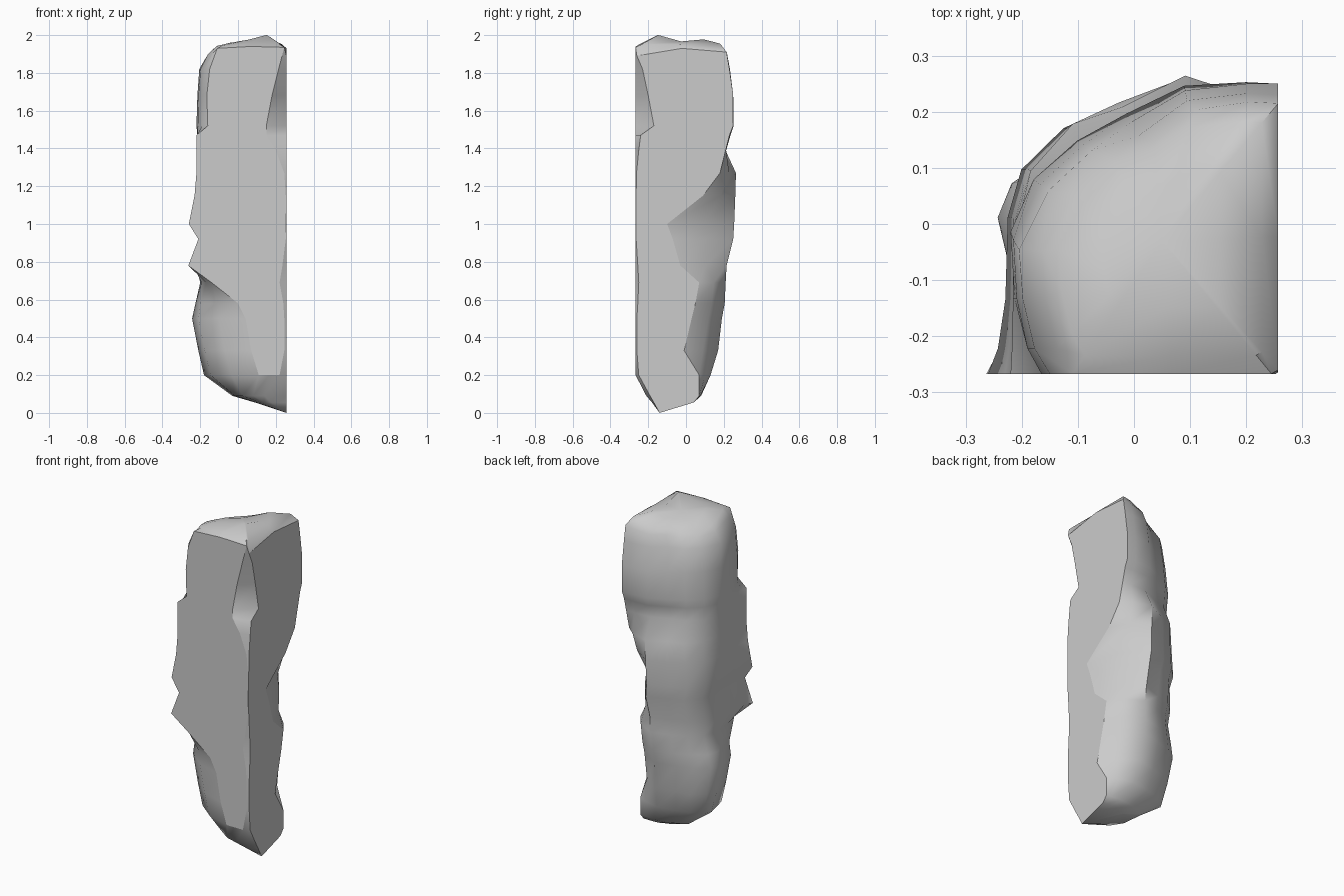
import bpy, bmesh, math

if "Cube" in bpy.data.objects:
    bpy.data.objects.remove(bpy.data.objects["Cube"])

FRONT, RIGHT = -0.267, 0.257   # the two flat cut planes

# z, front face left x, front face right x, right face front y, right face back y, back y, left x
ROWS = [
    (0.055, 0.14, 0.21, -0.17, 0.04, 0.04, 0.09),
    (0.09, 0.08, 0.20, -0.19, 0.07, 0.08, -0.03),
    (0.20, 0.11, 0.22, -0.25, 0.07, 0.13, -0.18),
    (0.33, 0.07, 0.245, -0.26, -0.01, 0.17, -0.21),
    (0.50, 0.04, 0.245, -0.26, 0.03, 0.19, -0.243),
    (0.58, 0.00, 0.24, -0.255, 0.05, 0.205, -0.225),
    (0.69, -0.14, 0.22, -0.25, 0.07, 0.21, -0.20),
    (0.78, -0.263, 0.235, -0.255, -0.03, 0.215, -0.215),
    (0.92, -0.21, 0.253, -0.264, -0.07, 0.25, -0.20),
    (1.00, -0.26, 0.253, -0.264, -0.10, 0.255, -0.225),
    (1.15, -0.23, 0.253, -0.264, 0.09, 0.262, -0.215),
    (1.27, -0.22, 0.245, -0.262, 0.18, 0.268, -0.215),
    (1.39, -0.22, 0.20, -0.25, 0.21, 0.215, -0.21),
    (1.47, -0.22, 0.15, -0.24, 0.23, 0.24, -0.215),
    (1.52, -0.16, 0.15, -0.17, 0.25, 0.255, -0.22),
    (1.68, -0.165, 0.18, -0.20, 0.25, 0.25, -0.215),
    (1.82, -0.15, 0.215, -0.23, 0.23, 0.235, -0.205),
    (1.90, -0.11, 0.245, -0.26, 0.215, 0.22, -0.165),
]


def lerp(a, b, t):
    return a + (b - a) * t


def section(z, xf, xr, yf, yb, yk, xl):
    """Counter-clockwise ring: flat front, chipped corner, flat right, round back-left."""
    fy = FRONT if z > 0.15 else (-0.21 if z > 0.07 else -0.18)
    s, k = (RIGHT - xl) / 0.475, yk / 0.25
    wob = 0.006 * math.sin(z * 13)
    d = 0.055 * max(0, z - 1.1) / 0.8     # back-left shoulder tapers inward

    def bx(x):
        return RIGHT - (RIGHT - x) * s

    return [
        (xf, fy), (lerp(xf, xr, 0.5), fy), (xr, fy),
        (RIGHT, yf), (RIGHT, lerp(yf, yb, 0.5)), (RIGHT, yb),
        (bx(0.20), lerp(yb, yk, 0.55)), (bx(0.09), yk - d * 0.3),
        (bx(-0.03) + d * 0.6, 0.205 * k + wob - d * 0.6),
        (bx(-0.12) + d * 0.7, 0.17 * k - wob - d * 0.7),
        (lerp(xl, RIGHT, 0.05) + d * 0.6, 0.095 * k - d * 0.6),
        (xl, 0.01 + wob - d), (lerp(xl, xf, 0.12), fy * 0.5), (lerp(xl, xf, 0.5), fy * 0.83),
    ]


bm = bmesh.new()
rings = [[bm.verts.new((x, y, r[0])) for x, y in section(*r)] for r in ROWS]

# Wavy upper rim: raised along the flat faces, sinking to the back left
for i, dz in enumerate((0.03, 0.04, 0.035, -0.01, 0.03, 0.01)):
    rings[-1][i].co.z += dz
for v in rings[-1][6:]:
    v.co.z -= 0.3 * max(0, v.co.y - v.co.x - 0.05)


# Uneven shoulder and crown
def crown_z(x, y, base):
    z = base + 0.028 * math.exp(-((x - 0.12) ** 2 + (y + 0.16) ** 2) / 0.015)
    z += 0.026 * math.exp(-((x - 0.19) ** 2 + (y - 0.11) ** 2) / 0.01)
    return z - 0.25 * max(0, y - x + 0.05)


for scale, base in ((0.86, 1.942), (0.5, 1.955)):
    ring = []
    for x, y in section(*ROWS[-1]):
        px, py = 0.05 + (x - 0.05) * scale, -0.03 + (y + 0.03) * scale
        ring.append(bm.verts.new((px, py, crown_z(px, py, base))))
    rings.append(ring)

# Skin between the rings
n = len(rings[0])
for a, b in zip(rings, rings[1:]):
    for i in range(n):
        j = (i + 1) % n
        bm.faces.new((a[i], a[j], b[j], b[i]))

# Pointed foot on the right face, and closed crown
foot = bm.verts.new((RIGHT, -0.14, 0))
crown = bm.verts.new((0.05, -0.03, crown_z(0.05, -0.03, 1.955)))
for i in range(n):
    j = (i + 1) % n
    bm.faces.new((rings[0][j], rings[0][i], foot))
    bm.faces.new((rings[-1][i], rings[-1][j], crown))

# Highest chip reaches exactly two units
rings[-1][2].co.z = rings[-1][3].co.z = 2.0
bmesh.ops.recalc_face_normals(bm, faces=bm.faces)


# Crisp outline around the flat cut faces
def is_cut(face):
    return (all(abs(v.co.x - RIGHT) < 1e-4 for v in face.verts)
            or all(abs(v.co.y - FRONT) < 1e-4 for v in face.verts))


for e in bm.edges:
    if len(e.link_faces) == 2 and is_cut(e.link_faces[0]) != is_cut(e.link_faces[1]):
        e.smooth = False

mesh = bpy.data.meshes.new("rock_pillar")
bm.to_mesh(mesh)
bm.free()
rock = bpy.data.objects.new("rock_pillar", mesh)
bpy.context.collection.objects.link(rock)
bpy.context.view_layer.objects.active = rock
rock.select_set(True)
bpy.ops.object.shade_smooth_by_angle(angle=math.radians(50), keep_sharp_edges=True)
